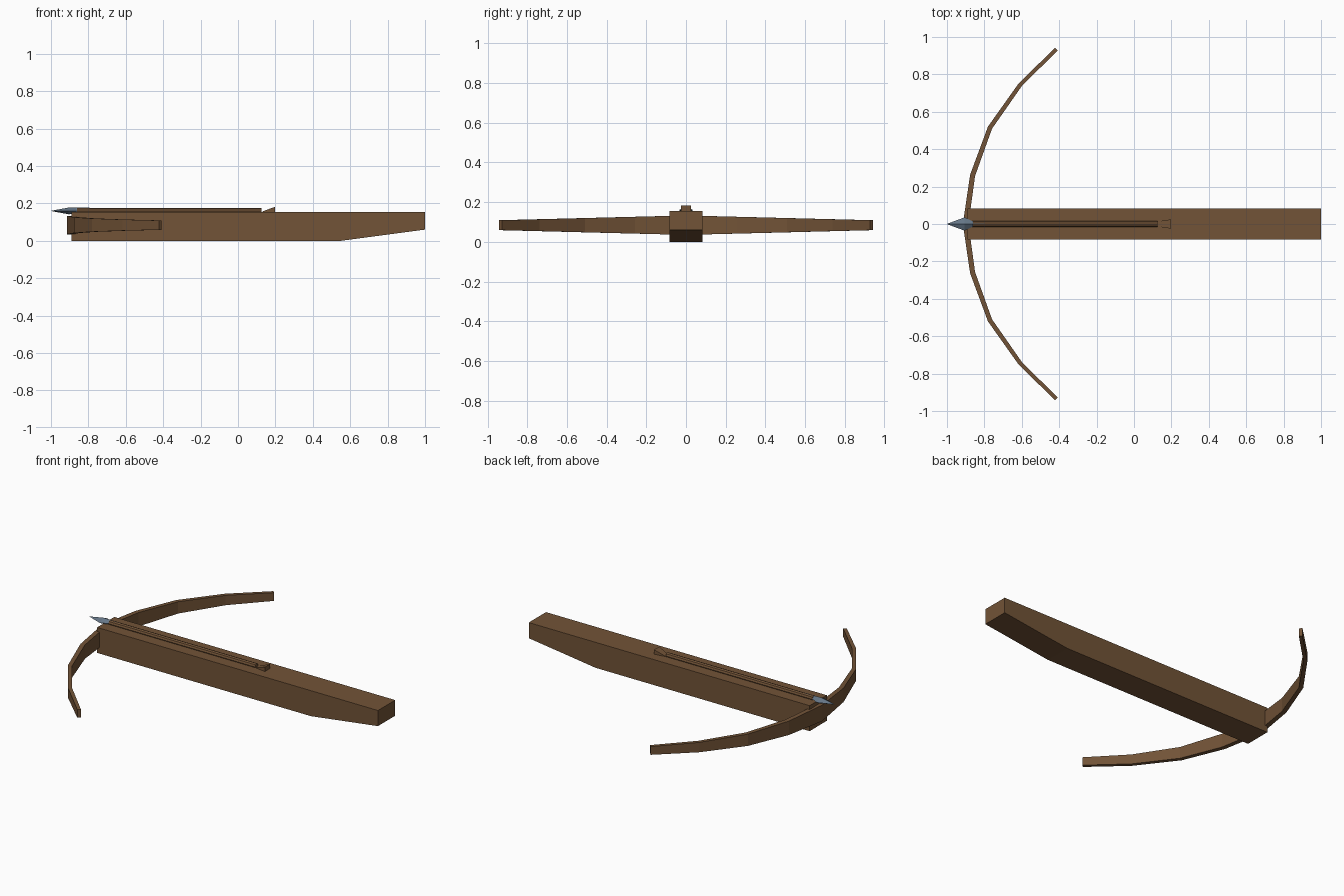
import bpy, bmesh, math
from mathutils import Vector

if "Cube" in bpy.data.objects:
    bpy.data.objects.remove(bpy.data.objects["Cube"])


def material(name, rgb):
    m = bpy.data.materials.new(name)
    m.diffuse_color = (*rgb, 1)
    m.use_nodes = True
    m.node_tree.nodes["Principled BSDF"].inputs["Base Color"].default_value = m.diffuse_color
    return m


wood = material("brown wood", (0.168, 0.087, 0.038))
steel = material("blue grey steel", (0.13, 0.18, 0.24))


def loft(name, rings, mat):
    """Skin a list of equal-length point rings and cap both ends."""
    bm = bmesh.new()
    vs = [[bm.verts.new(p) for p in r] for r in rings]
    n = len(rings[0])
    for a, b in zip(vs, vs[1:]):
        for i in range(n):
            j = (i + 1) % n
            bm.faces.new((a[i], a[j], b[j], b[i]))
    bm.faces.new(vs[0])
    bm.faces.new(vs[-1])
    bmesh.ops.remove_doubles(bm, verts=bm.verts, dist=1e-5)
    bmesh.ops.recalc_face_normals(bm, faces=bm.faces)
    me = bpy.data.meshes.new(name)
    bm.to_mesh(me)
    bm.free()
    me.materials.append(mat)
    ob = bpy.data.objects.new(name, me)
    bpy.context.collection.objects.link(ob)
    return ob


def box_ring(x, w, z0, z1):
    return [(x, -w, z0), (x, w, z0), (x, w, z1), (x, -w, z1)]


# Stock with the tapered butt underside
loft("stock", [box_ring(-0.89, 0.083, 0, 0.155),
               box_ring(0.55, 0.083, 0, 0.155),
               box_ring(1.0, 0.083, 0.06, 0.155)], wood)

# Bow: tapered rectangular section swept along a mirrored bent path
half = [(-0.90, 0), (-0.863, 0.26), (-0.77, 0.515), (-0.608, 0.745), (-0.415, 0.935)]
path = [Vector((x, -y)) for x, y in half[:0:-1]] + [Vector(p) for p in half]
rings = []
for i, p in enumerate(path):
    t = path[min(i + 1, len(path) - 1)] - path[max(i - 1, 0)]
    n = Vector((-t.y, t.x)).normalized()
    f = abs(p.y) / 0.935
    w = 0.015 - 0.005 * f
    h = 0.049 - 0.024 * f
    a, b = p + n * w, p - n * w
    rings.append([(a.x, a.y, 0.084 - h), (b.x, b.y, 0.084 - h),
                  (b.x, b.y, 0.084 + h), (a.x, a.y, 0.084 + h)])
loft("bow", rings, wood)


# Bolt shaft, half sunk in the stock
def round_ring(x, ry, rz, n, z=0.16):
    return [(x, ry * math.cos(2 * math.pi * k / n), z + rz * math.sin(2 * math.pi * k / n))
            for k in range(n)]


loft("bolt_shaft", [round_ring(x, 0.016, 0.016, 8) for x in (-0.86, 0.125)], wood)

# Arrowhead: flattened diamond with a socket
loft("arrowhead", [round_ring(x, ry, rz, 4) for x, ry, rz in
                   ((-1.0, 0.0005, 0.0005), (-0.905, 0.036, 0.018),
                    (-0.865, 0.016, 0.017), (-0.795, 0.006, 0.017))], steel)

# String catch: wedge rising towards the back
loft("string_catch", [box_ring(0.13, 0.014, 0.145, 0.157),
                      box_ring(0.198, 0.025, 0.145, 0.182)], wood)
